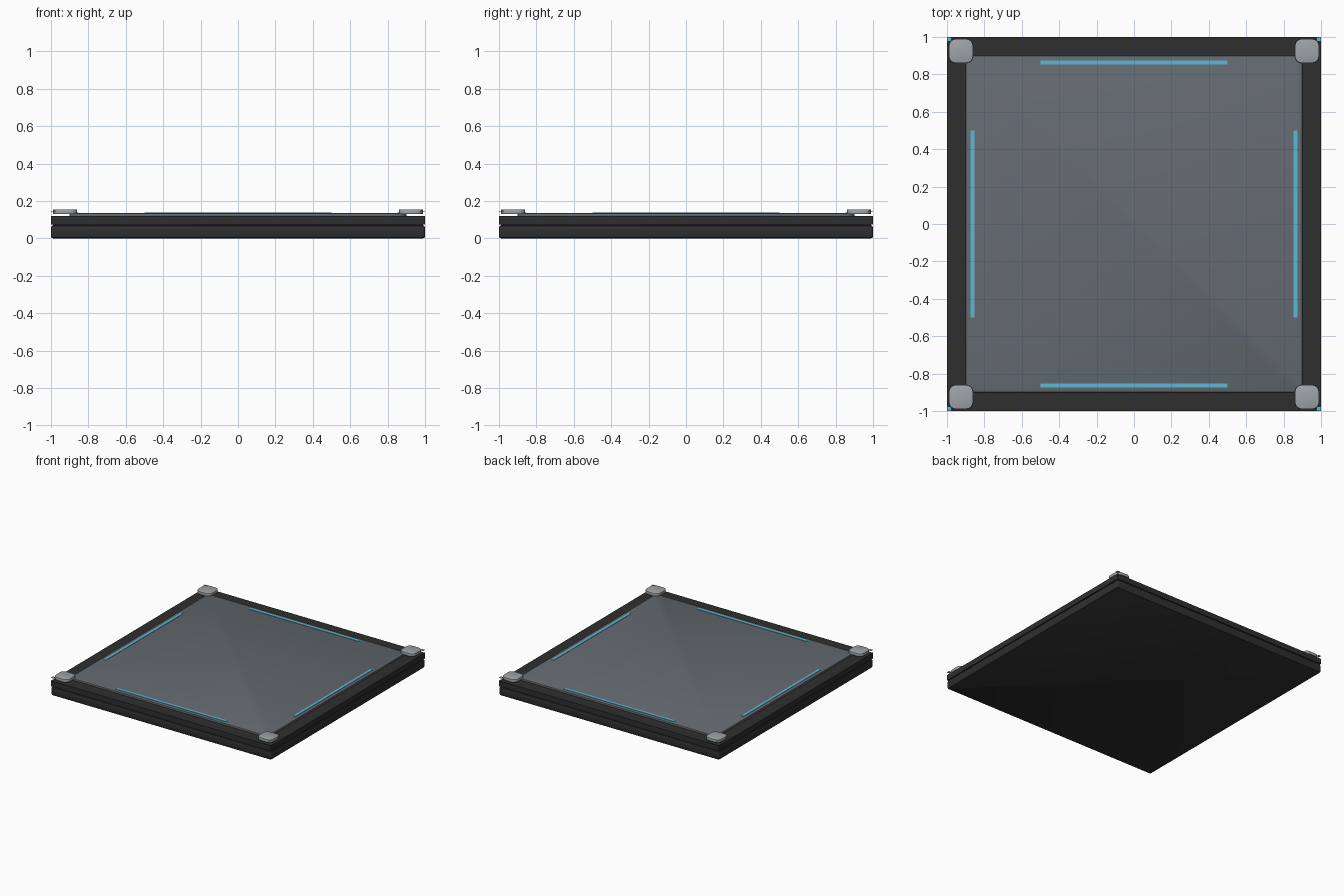
import bpy
import bmesh

cube = bpy.data.objects.get("Cube")
if cube:
    bpy.data.objects.remove(cube, do_unlink=True)


def material(name, color):
    mat = bpy.data.materials.new(name)
    mat.use_nodes = True
    rgba = (*color, 1.0)
    mat.diffuse_color = rgba
    mat.node_tree.nodes["Principled BSDF"].inputs["Base Color"].default_value = rgba
    return mat


charcoal = material("charcoal", (0.028, 0.028, 0.028))
slate = material("slate grey", (0.125, 0.145, 0.165))
silver = material("silver grey", (0.35, 0.37, 0.385))
cyan = material("cyan", (0.11, 0.48, 0.66))


def slab(name, mat, center, size, z0, z1, corner=0.0, edge=0.0, smooth=True):
    """Box with rounded plan corners and softened horizontal edges."""
    bm = bmesh.new()
    bmesh.ops.create_cube(bm, size=1)
    for v in bm.verts:
        v.co.x = center[0] + v.co.x * size[0]
        v.co.y = center[1] + v.co.y * size[1]
        v.co.z = z0 if v.co.z < 0 else z1
    if corner:
        upright = [e for e in bm.edges
                   if abs(e.verts[0].co.z - e.verts[1].co.z) > 0.001]
        bmesh.ops.bevel(bm, geom=upright, offset=corner, segments=4,
                        profile=0.5, affect='EDGES')
    if edge:
        rims = [e for e in bm.edges
                if abs(e.verts[0].co.z - e.verts[1].co.z) < 0.001]
        bmesh.ops.bevel(bm, geom=rims, offset=edge, segments=2,
                        profile=0.5, affect='EDGES')
    mesh = bpy.data.meshes.new(name)
    bm.to_mesh(mesh)
    bm.free()
    mesh.materials.append(mat)
    obj = bpy.data.objects.new(name, mesh)
    bpy.context.collection.objects.link(obj)
    if smooth:
        bpy.ops.object.select_all(action='DESELECT')
        obj.select_set(True)
        bpy.context.view_layer.objects.active = obj
        bpy.ops.object.shade_smooth_by_angle()
    return obj


# Stacked body: base, recessed seam, upper frame and floor panel
slab("base", charcoal, (0, 0), (2, 2), 0, 0.07, corner=0.012, edge=0.012)
slab("seam", charcoal, (0, 0), (1.98, 1.98), 0.06, 0.085, smooth=False)
slab("upper_frame", charcoal, (0, 0), (2, 2), 0.075, 0.12, smooth=False)
slab("floor_panel", slate, (0, 0), (1.8, 1.8), 0.115, 0.135, corner=0.05, edge=0.004)

# Light strips along each side of the panel
for side, s in (("left", 1), ("right", -1)):
    slab(side + "_light_strip", cyan, (s * 0.8625, 0), (0.022, 1), 0.134, 0.138, smooth=False)
for side, s in (("back", 1), ("front", -1)):
    slab(side + "_light_strip", cyan, (0, s * 0.8625), (1, 0.022), 0.134, 0.138, smooth=False)

# Corner caps with a small light plate showing past each outer corner
for side, sx in (("left", 1), ("right", -1)):
    for end, sy in (("front", -1), ("back", 1)):
        name = end + "_" + side
        slab(name + "_corner_cap", silver, (sx * 0.925, sy * 0.925), (0.13, 0.13),
             0.13, 0.155, corner=0.038, edge=0.004)
        slab(name + "_corner_light", cyan, (sx * 0.9875, sy * 0.9875), (0.025, 0.025),
             0.144, 0.146, smooth=False)
